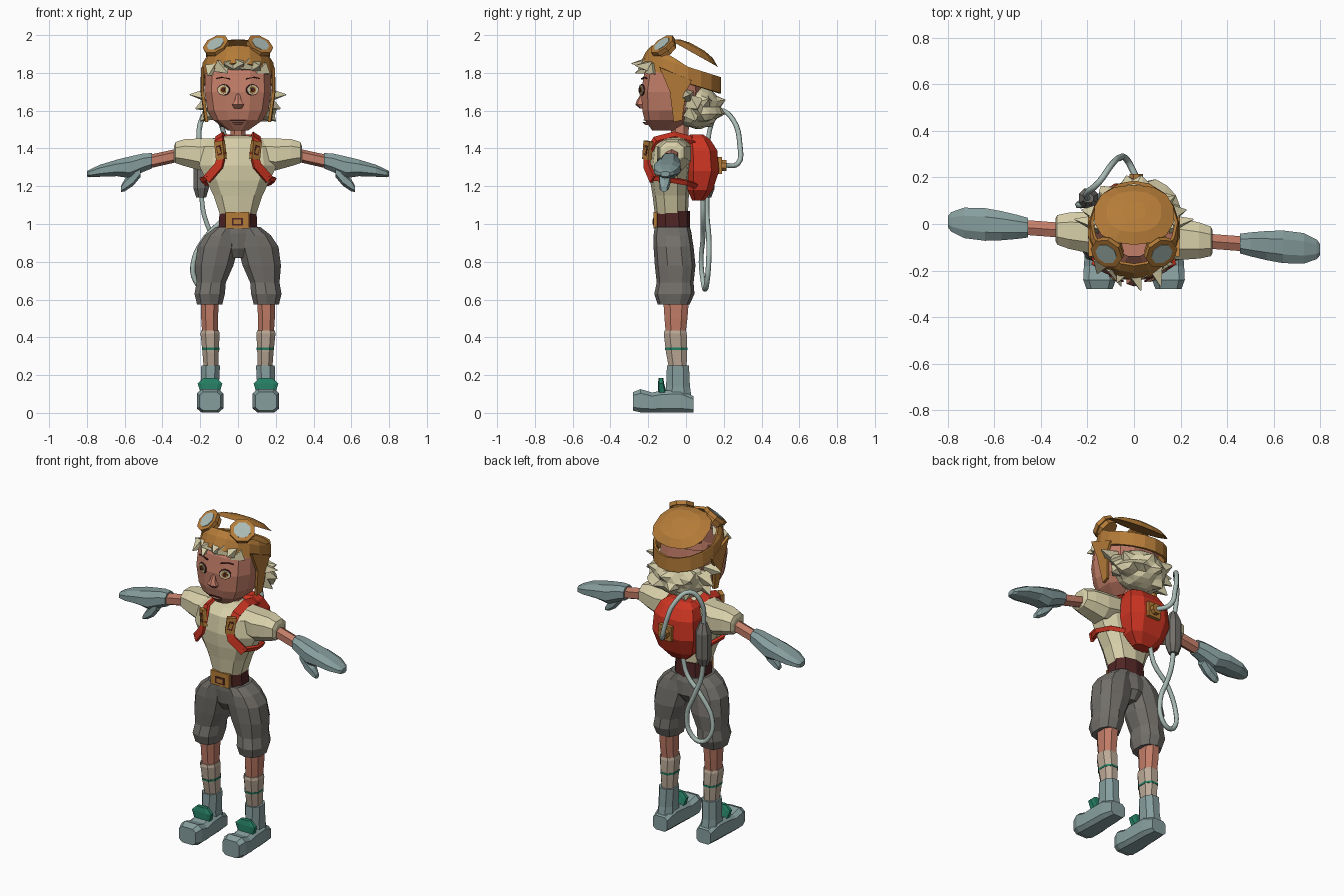
import bpy, bmesh, math, random
from mathutils import Vector as V

if "Cube" in bpy.data.objects:
    bpy.data.objects.remove(bpy.data.objects["Cube"])

random.seed(4)
COLORS = {
    "skin": (.54, .205, .137), "cream": (.69, .63, .40), "glove_teal": (.24, .34, .34),
    "grey_cloth": (.17, .16, .145), "leather": (.46, .20, .04), "red": (.60, .035, .016),
    "dark_brown": (.08, .018, .018), "sock_beige": (.50, .40, .31),
    "green": (.02, .22, .13), "pale_hose": (.40, .50, .46)}
MATS = {}
for key, col in COLORS.items():
    MATS[key] = bpy.data.materials.new(key)
    MATS[key].diffuse_color = (*col, 1)


def finish(name, bm, mat, solid=0):
    bmesh.ops.recalc_face_normals(bm, faces=bm.faces)
    me = bpy.data.meshes.new(name)
    bm.to_mesh(me)
    bm.free()
    me.materials.append(MATS[mat])
    ob = bpy.data.objects.new(name, me)
    bpy.context.collection.objects.link(ob)
    if solid:
        m = ob.modifiers.new("thickness", 'SOLIDIFY')
        m.thickness, m.offset = solid, 0
    return ob


def ring(c, u, v, n=8, p=.85):
    """Rounded-box ring around c spanned by half-axes u and v."""
    pts = []
    for i in range(n):
        t = 2 * math.pi * (i + .5) / n
        a, b = math.cos(t), math.sin(t)
        pts.append(V(c) + V(u) * math.copysign(abs(a) ** p, a) + V(v) * math.copysign(abs(b) ** p, b))
    return pts


def loft(name, rings, mat, caps=True, cut=None, solid=0):
    bm = bmesh.new()
    rows = [[bm.verts.new(q) for q in r] for r in rings]
    n = len(rows[0])
    for a, b in zip(rows, rows[1:]):
        for i in range(n):
            bm.faces.new((a[i], a[(i + 1) % n], b[(i + 1) % n], b[i]))
    if caps:
        bm.faces.new(rows[0])
        bm.faces.new(rows[-1])
    if cut:
        gone = [f for f in bm.faces if cut(f.calc_center_median())]
        bmesh.ops.delete(bm, geom=gone, context='FACES')
    return finish(name, bm, mat, solid)


def stack(name, rows, mat, x=0, n=8, p=.85, **kw):
    """Upright loft; each row is z, x offset, half width, front y, back y."""
    return loft(name, [ring((x + dx, (f + b) / 2, z), (w, 0, 0), (0, (b - f) / 2, 0), n, p)
                       for z, dx, w, f, b in rows], mat, **kw)


def disc(name, c, axis, r1, r2, depth, mat, n=10):
    """Short cylinder along an axis; r1 is the sideways radius."""
    a = V(axis).normalized()
    u = a.cross(V((0, 0, 1))).normalized()
    v = a.cross(u)
    return loft(name, [ring(V(c) + a * d, u * r1, v * r2, n, 1) for d in (-depth / 2, depth / 2)], mat)


def box(name, c, size, mat):
    bm = bmesh.new()
    bmesh.ops.create_cube(bm, size=1)
    for q in bm.verts:
        q.co = V(c) + V(q.co[i] * size[i] for i in range(3))
    return finish(name, bm, mat)


def spike(name, base, tip, r, mat="cream"):
    a = (V(tip) - V(base)).normalized()
    u = a.cross(V((0, .3, 1))).normalized()
    v = a.cross(u)
    return loft(name, [ring(base, u * r, v * r, 4, 1), ring(tip, u * .003, v * .003, 4, 1)], mat)


def ribbon(name, pts, axis_pt, w, t, mat):
    """Flat strap following points, facing away from axis_pt."""
    rings = []
    for i, q in enumerate(pts):
        tan = (V(pts[min(i + 1, len(pts) - 1)]) - V(pts[max(i - 1, 0)])).normalized()
        u = tan.cross(V(q) - V(axis_pt)).normalized()
        rings.append(ring(q, u * w * 1.41, tan.cross(u) * t * 1.41, 4, 1))
    return loft(name, rings, mat)


def hose(name, pts, r=.014):
    cu = bpy.data.curves.new(name, 'CURVE')
    cu.dimensions = '3D'
    cu.bevel_depth, cu.bevel_resolution, cu.resolution_u = r, 1, 4
    cu.use_fill_caps = True
    sp = cu.splines.new('BEZIER')
    sp.bezier_points.add(len(pts) - 1)
    for bp, q in zip(sp.bezier_points, pts):
        bp.co = q
        bp.handle_left_type = bp.handle_right_type = 'AUTO'
    cu.materials.append(MATS["pale_hose"])
    bpy.context.collection.objects.link(bpy.data.objects.new(name, cu))


# Torso, neck, belt, buckle and hips
stack("shirt", [(1.05, 0, .10, -.165, .01), (1.15, 0, .135, -.177, .015), (1.23, 0, .175, -.19, .02),
                (1.31, 0, .215, -.195, .03), (1.41, 0, .20, -.18, .03), (1.452, 0, .15, -.14, .015),
                (1.468, 0, .06, -.09, 0)], "cream", n=10)
stack("neck", [(1.42, 0, .045, -.075, .015), (1.56, 0, .042, -.09, .02)], "skin")
stack("belt", [(.975, 0, .107, -.168, .022), (1.07, 0, .102, -.166, .02)], "dark_brown", n=10)
box("buckle", (-.003, -.162, 1.02), (.125, .02, .085), "leather")
box("buckle_slot", (-.003, -.172, 1.012), (.06, .006, .042), "dark_brown")
box("buckle_tongue", (-.003, -.174, 1.012), (.04, .006, .025), "leather")
stack("shorts_hips", [(.82, 0, .04, -.13, .0), (.87, 0, .10, -.16, .035), (.95, 0, .13, -.168, .03),
                      (.985, 0, .112, -.168, .02)], "grey_cloth", n=10)

for s, side in ((-1, "left"), (1, "right")):
    # Legs and feet
    x = .148 * s

    def leg(name, rows, mat, n=8):
        return stack(f"{side}_{name}", [(z, dx * s, w, f, b) for z, dx, w, f, b in rows], mat, x, n)
    leg("shorts", [(.985, -.09, .062, -.165, .02), (.94, -.06, .09, -.172, .03), (.88, -.042, .113, -.172, .04),
                   (.78, -.022, .106, -.165, .05), (.69, -.006, .081, -.155, .04), (.63, .002, .084, -.168, .045),
                   (.575, .002, .07, -.15, .02)], "grey_cloth", 10)
    leg("shin", [(.41, 0, .044, -.11, 0), (.50, .002, .048, -.118, .012), (.60, .002, .05, -.125, .02)], "skin")
    leg("sock", [(.22, -.005, .04, -.09, .005), (.32, -.003, .046, -.11, .01), (.42, 0, .054, -.122, .008),
                 (.437, 0, .05, -.118, .003)], "sock_beige")
    leg("sock_stripe", [(.333, -.003, .049, -.114, .012), (.345, -.003, .05, -.116, .012)], "green")
    leg("boot_shaft", [(.05, 0, .058, -.12, .04), (.14, 0, .05, -.11, .025), (.25, -.003, .053, -.105, .02)],
        "glove_teal")
    loft(f"{side}_boot_foot", [ring((x, y, (lo + hi) / 2), (w, 0, 0), (0, 0, (hi - lo) / 2), 8, .5)
                               for y, w, lo, hi in ((.04, .05, 0, .09), (-.03, .062, 0, .125), (-.13, .066, 0, .12),
                                                    (-.18, .07, 0, .11), (-.24, .073, 0, .128),
                                                    (-.28, .058, .01, .112))], "glove_teal")
    stack(f"{side}_boot_tongue", [(.10, 0, .05, -.15, -.10), (.155, 0, .068, -.15, -.115),
                                  (.185, 0, .035, -.145, -.12)], "green", x, 8, .5)

    # Arms, slightly turned about the vertical
    def arm(name, rows, mat, n=8, dy=0):
        loft(f"{side}_{name}", [ring((s * ax, -.05 - .075 * s * ax + dy, z), (0, hy, 0), (0, 0, hz), n)
                                for ax, z, hz, hy in rows], mat)
    arm("sleeve", [(.10, 1.38, .08, .09), (.20, 1.368, .09, .095), (.28, 1.378, .077, .083),
                   (.33, 1.378, .06, .068), (.338, 1.372, .045, .05)], "cream")
    arm("forearm", [(.30, 1.368, .035, .036), (.48, 1.328, .036, .036)], "skin", 6)
    arm("glove", [(.455, 1.335, .043, .045), (.50, 1.325, .052, .055), (.57, 1.30, .062, .067),
                  (.64, 1.297, .047, .075), (.73, 1.282, .034, .07), (.785, 1.268, .022, .045),
                  (.80, 1.265, .015, .025)], "glove_teal")
    arm("thumb", [(.515, 1.29, .04, .032), (.555, 1.24, .038, .034), (.60, 1.205, .032, .028),
                  (.62, 1.185, .016, .018)], "glove_teal", 6, -.02)

    # Pack straps and strap clips
    for nm, w, pts in (
            ("shoulder_strap", .024, ((.09, .05, 1.44), (.095, -.06, 1.47), (.10, -.16, 1.445), (.085, -.205, 1.37),
                                      (.10, -.207, 1.31), (.165, -.175, 1.235))),
            ("under_strap", .013, ((.155, -.18, 1.245), (.192, -.09, 1.235), (.17, 0, 1.22), (.10, .06, 1.2)))):
        ribbon(f"{side}_{nm}", [(s * a, b, c) for a, b, c in pts], (0, -.08, 1.32), w, .008, "red")
    for nm, w, d, mat in (("clip", .027, .012, "leather"), ("clip_slot", .014, .014, "dark_brown"),
                          ("clip_bar", .009, .016, "leather")):
        ribbon(f"{side}_strap_{nm}", [(s * .098, -.200, 1.39 + w * 1.8), (s * .088, -.207, 1.39 - w * 1.8)],
               (0, -.08, 1.36), w, d, mat)

    # Eyes and brows
    nrm = V((s * .4, -1, 0)).normalized()
    for nm, r1, r2, off, mat in (("eye_rim", .036, .031, .002, "dark_brown"), ("eye_white", .031, .026, .005, "cream"),
                                 ("iris", .018, .019, .008, "leather"), ("pupil", .011, .012, .011, "dark_brown")):
        disc(f"{side}_{nm}", V((s * .075, -.232, 1.71)) + nrm * off, nrm, r1, r2, .007, mat)
    ribbon(f"{side}_brow", [(s * .045, -.233, 1.768), (s * .085, -.219, 1.777), (s * .115, -.206, 1.77)],
           (0, 0, 1.77), .0025, .006, "dark_brown")

    # Helmet ear flap
    bm = bmesh.new()
    bm.faces.new([bm.verts.new((s * a, b, c)) for a, b, c in (
        (.187, -.14, 1.83), (.19, .03, 1.76), (.19, .0, 1.70), (.172, -.02, 1.55),
        (.165, -.065, 1.54), (.188, -.085, 1.70))])
    finish(f"{side}_ear_flap", bm, "leather", .016)

    # Goggles
    g, ax = V((s * .11, -.115, 1.935)), V((s * .38, -.55, .75)).normalized()
    disc(f"{side}_goggle_cup", g - ax * .012, ax, .062, .062, .03, "leather", 8)
    disc(f"{side}_goggle_rim", g + ax * .012, ax, .073, .073, .024, "leather", 8)
    disc(f"{side}_goggle_lens", g + ax * .024, ax, .049, .049, .006, "pale_hose", 8)

    # Side hair tufts
    for z, y, tx, tz, r in ((1.68, .0, .255, 1.685, .05), (1.64, .04, .225, 1.61, .055), (1.59, .03, .20, 1.545, .05)):
        spike(f"{side}_hair_tuft", (s * .145, y, z), (s * tx, y + .02, tz), r)

# Head, open at the back under the helmet
stack("head", [(1.495, 0, .055, -.18, -.06), (1.55, 0, .135, -.222, .02), (1.60, 0, .165, -.235, .07),
               (1.70, 0, .182, -.242, .09), (1.80, 0, .178, -.225, .08), (1.87, 0, .145, -.185, .06),
               (1.92, 0, .07, -.14, .02)], "skin", n=12, p=.75, cut=lambda c: c.y > -.075 and c.z > 1.76)
stack("nose", [(1.612, 0, .022, -.245, -.22), (1.632, 0, .036, -.268, -.22), (1.655, 0, .02, -.26, -.22),
               (1.69, 0, .01, -.238, -.22)], "skin", n=6)
box("mouth", (0, -.220, 1.55), (.085, .009, .005), "dark_brown")
stack("lower_lip", [(1.525, 0, .03, -.215, -.18), (1.54, 0, .035, -.232, -.18)], "skin", n=6)

# Hair: shaggy back mass and fringe
bm = bmesh.new()
bmesh.ops.create_icosphere(bm, subdivisions=3, radius=1)
for q in bm.verts:
    k = random.choice((.92, .96, 1, 1.24)) if q.co.y > -.3 and q.co.z < .5 else .97
    q.co = V((q.co.x * .168 * k, .05 + q.co.y * .135 * k, 1.62 + q.co.z * .12 * k))
finish("back_hair", bm, "cream")
for i in range(7):
    x = -.135 + .045 * i
    y = -.232 + 2.4 * x * x
    z = 1.845 - 1.4 * x * x
    spike("fringe_tuft", (x, y + .03, z), (x * .95 + (-.03, .03)[i % 2], y - .025 - .03 * (i % 2),
          z - random.choice((-.005, .02, .035))), .045)

# Helmet: tilted head band and lifted crown
rows = [[], [], []]
for i in range(18):
    t = 2 * math.pi * i / 18
    x, y = .19 * math.sin(t), -.028 - .207 * math.cos(t)
    z = 1.82 - .31 * (y + .235)
    front = max(0, math.cos(t))
    rise = max(0, math.cos(t) + .1) ** .5
    rows[0].append(V((x, y, z + .03 * front ** 2)))
    rows[1].append(V((x * (.98 - .05 * front), y + .03 * front, z + .08 + .01 * front)))
    rows[2].append(V((x * (.97 - .13 * rise), y + .06 * front, z + .085 + .035 * rise)))
loft("helmet_band", rows, "leather", caps=False, solid=.014)
c, u, v, nrm = V((0, .04, 1.905)), V((.168, 0, 0)), V((0, .125, -.07)), V((0, .49, .87))
loft("helmet_crown", [ring(c + nrm * h, u * r, v * r, 14, .85) for r, h in ((1, 0), (.7, .022), (.3, .034))],
     "leather", solid=.01)

# Backpack, valve, canister and hoses
stack("backpack", [(1.125, 0, .06, .03, .10), (1.18, 0, .12, .005, .145), (1.28, 0, .148, -.005, .18),
                   (1.39, 0, .14, -.005, .17), (1.45, 0, .115, .0, .13), (1.475, 0, .08, .02, .09)],
      "red", x=-.005, n=8, p=.7)
box("valve_plate", (.01, .178, 1.31), (.085, .025, .09), "leather")
disc("valve", (.01, .20, 1.31), (0, 1, 0), .032, .032, .03, "leather", 8)
stack("canister", [(1.14, 0, .028, .085, .135), (1.19, 0, .044, .065, .155), (1.34, 0, .044, .065, .155),
                   (1.40, 0, .022, .09, .13)], "grey_cloth", x=-.195, n=8)
hose("upper_hose", [(.01, .20, 1.31), (-.03, .275, 1.32), (-.06, .285, 1.42), (-.10, .25, 1.55),
                    (-.15, .18, 1.60), (-.20, .135, 1.53), (-.20, .11, 1.38)])
hose("lower_hose", [(-.195, .11, 1.16), (-.18, .11, 1.05), (-.14, .12, .94), (-.09, .12, .80), (-.11, .11, .69),
                    (-.17, .10, .655), (-.225, .09, .70), (-.235, .08, .80), (-.17, .09, .93),
                    (-.07, .09, 1.04), (-.04, .09, 1.15)])

for m in bpy.data.materials:
    if m.users and not m.is_grease_pencil:
        m.use_nodes = True
        m.node_tree.nodes["Principled BSDF"].inputs["Base Color"].default_value = m.diffuse_color
